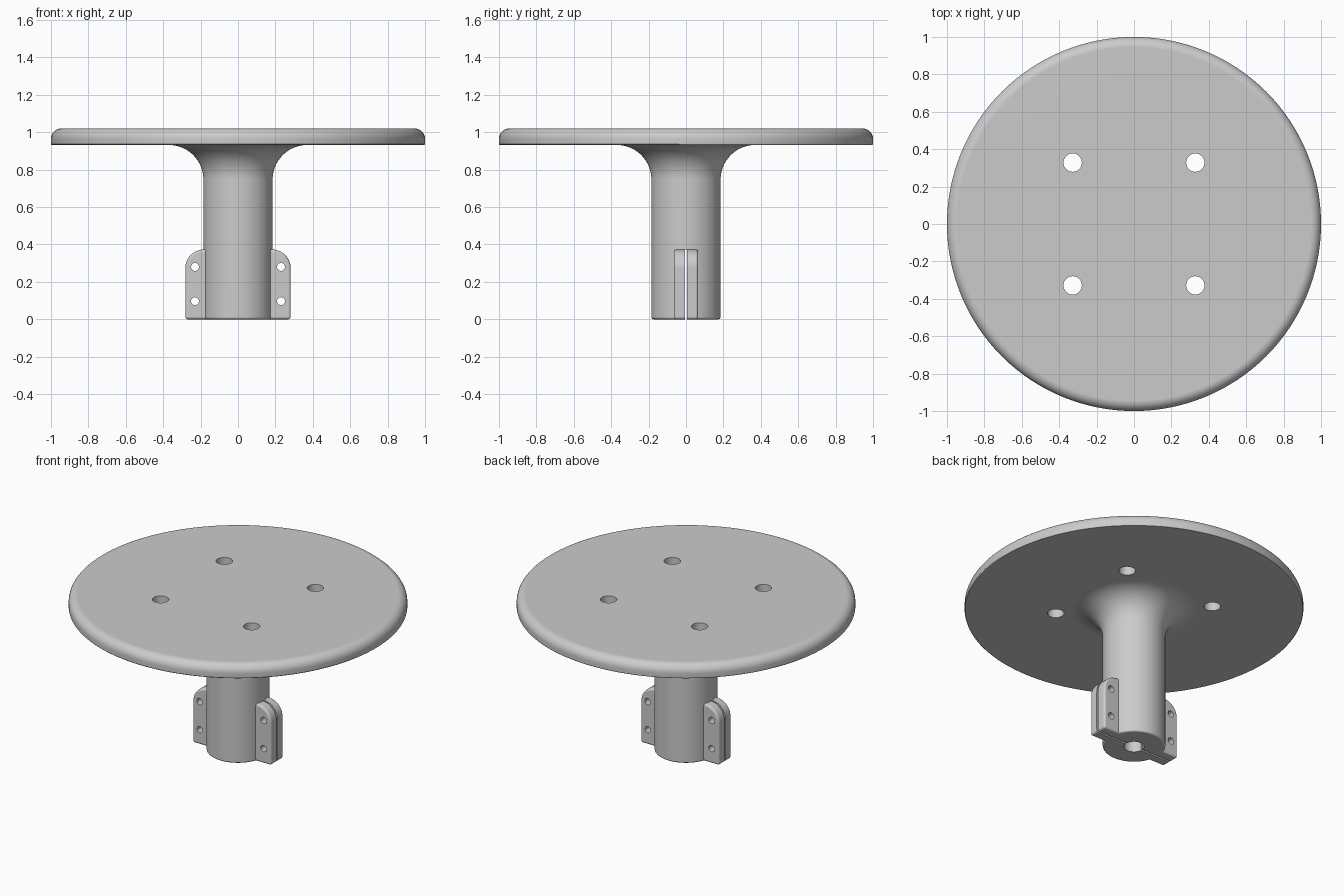
import bpy, bmesh
from math import pi, sin, cos, radians
from mathutils import Vector, Matrix

cube = bpy.data.objects.get("Cube")
if cube:
    bpy.data.objects.remove(cube, do_unlink=True)

grey = bpy.data.materials.new("plain grey")
grey.use_nodes = True
grey.diffuse_color = (0.6, 0.6, 0.6, 1)
grey.node_tree.nodes["Principled BSDF"].inputs["Base Color"].default_value = (0.6, 0.6, 0.6, 1)


def arc(cx, cz, r, a0, a1, n):
    """Points along an arc, angles in degrees."""
    angles = [radians(a0 + (a1 - a0) * i / n) for i in range(n + 1)]
    return [(cx + r * cos(a), cz + r * sin(a)) for a in angles]


def finish(name, bm):
    bmesh.ops.recalc_face_normals(bm, faces=bm.faces)
    mesh = bpy.data.meshes.new(name)
    bm.to_mesh(mesh)
    bm.free()
    mesh.materials.append(grey)
    obj = bpy.data.objects.new(name, mesh)
    bpy.context.collection.objects.link(obj)
    return obj


def lathe(name, profile, steps=128):
    bm = bmesh.new()
    verts = [bm.verts.new((r, 0, z)) for r, z in profile]
    edges = [bm.edges.new(pair) for pair in zip(verts, verts[1:])]
    bmesh.ops.spin(bm, geom=verts + edges, cent=(0, 0, 0), axis=(0, 0, 1),
                   angle=2 * pi, steps=steps)
    bmesh.ops.remove_doubles(bm, verts=bm.verts, dist=0.0001)
    return finish(name, bm)


def prism(name, outline, half):
    """Extrude an outline in the XZ plane symmetrically along y."""
    bm = bmesh.new()
    face = bm.faces.new([bm.verts.new((x, -half, z)) for x, z in outline])
    out = bmesh.ops.extrude_face_region(bm, geom=[face])
    moved = [v for v in out["geom"] if isinstance(v, bmesh.types.BMVert)]
    bmesh.ops.translate(bm, verts=moved, vec=(0, 2 * half, 0))
    return finish(name, bm)


def rod(name, centre, radius, length, along_y=False, sides=32):
    bm = bmesh.new()
    turn = Matrix.Rotation(pi / 2 if along_y else 0, 4, "X")
    bmesh.ops.create_cone(bm, cap_ends=True, segments=sides, radius1=radius,
                          radius2=radius, depth=length,
                          matrix=Matrix.Translation(Vector(centre)) @ turn)
    return finish(name, bm)


def apply(obj, mod):
    bpy.context.view_layer.objects.active = obj
    bpy.ops.object.modifier_apply(modifier=mod.name)


def combine(obj, other, operation):
    mod = obj.modifiers.new("combine", "BOOLEAN")
    mod.operation, mod.solver, mod.object = operation, "EXACT", other
    apply(obj, mod)
    bpy.data.objects.remove(other, do_unlink=True)


# Round top plate flaring down into the column
R, COL, BOTTOM, TOP = 1.0, 0.185, 0.932, 1.02
profile = [(0, 0)]
profile += arc(COL - 0.012, 0.012, 0.012, -90, 0, 4)
profile += arc(COL + 0.185, BOTTOM - 0.185, 0.185, 180, 90, 16)
profile += arc(R - 0.008, BOTTOM + 0.008, 0.008, -90, 0, 3)
profile += arc(R - 0.055, TOP - 0.055, 0.055, 0, 90, 8)
profile += [(0, TOP)]
stand = lathe("round_plate_stand", profile)

# Clamp flanges on both sides, rounded at the upper outer corner
for side in (1, -1):
    outline = [(0.1, 0), (0.282, 0)] + arc(0.182, 0.273, 0.1, 0, 90, 12) + [(0.1, 0.373)]
    flange = prism("clamp_flange", [(side * x, z) for x, z in outline], 0.065)
    bevel = flange.modifiers.new("soft edges", "BEVEL")
    bevel.width, bevel.segments, bevel.angle_limit = 0.014, 4, radians(40)
    apply(flange, bevel)
    combine(stand, flange, "UNION")

# Clamp slit and central bore
slit = [(-0.4, -0.1), (0.4, -0.1), (0.4, 0.374), (-0.4, 0.374)]
combine(stand, prism("slit_cutter", slit, 0.006), "DIFFERENCE")
combine(stand, rod("bore_cutter", (0, 0, 0.135), 0.06, 0.48), "DIFFERENCE")

# Plate screw holes and clamp bolt holes
for sx in (1, -1):
    for sy in (1, -1):
        combine(stand, rod("screw_hole", (sx * 0.328, sy * 0.328, 1.0), 0.049, 0.4), "DIFFERENCE")
    for z in (0.097, 0.28):
        combine(stand, rod("bolt_hole", (sx * 0.23, 0, z), 0.021, 0.4, True), "DIFFERENCE")

# Smooth shading with crisp edges
bpy.ops.object.select_all(action="DESELECT")
stand.select_set(True)
bpy.context.view_layer.objects.active = stand
bpy.ops.object.shade_smooth_by_angle(angle=radians(30))
weighted = stand.modifiers.new("flat shading on flats", "WEIGHTED_NORMAL")
weighted.keep_sharp = True
